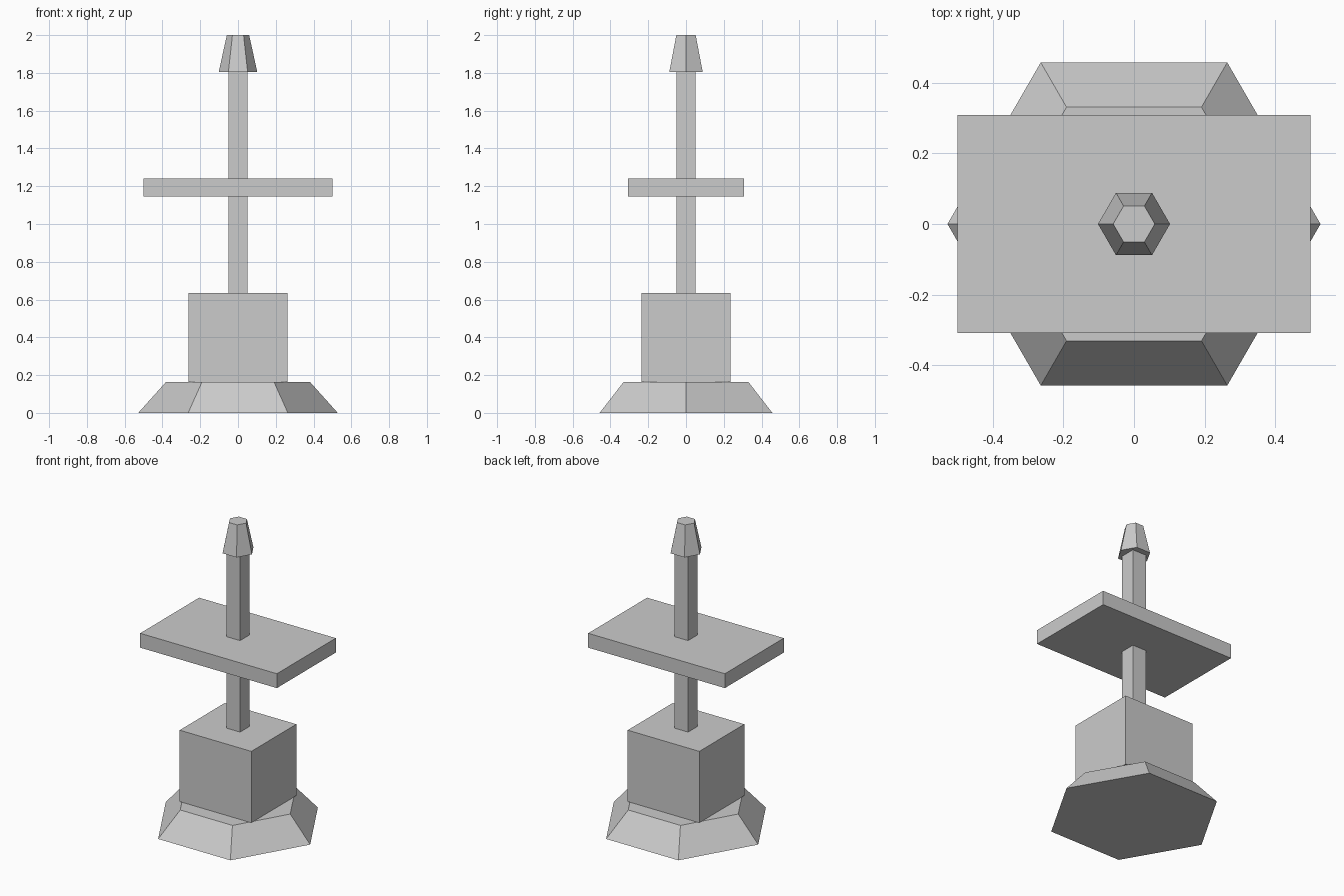
import bpy

if "Cube" in bpy.data.objects:
    bpy.data.objects.remove(bpy.data.objects["Cube"])


def hex_frustum(name, r_bottom, r_top, z0, z1):
    # six-sided tapered block with corners on the x axis
    bpy.ops.mesh.primitive_cone_add(vertices=6, radius1=r_bottom, radius2=r_top,
                                    depth=z1 - z0, location=(0, 0, (z0 + z1) / 2),
                                    rotation=(0, 0, 1.5707963))
    bpy.context.object.name = name


def box(name, half_x, half_y, z0, z1):
    bpy.ops.mesh.primitive_cube_add(size=1, location=(0, 0, (z0 + z1) / 2))
    ob = bpy.context.object
    ob.name = name
    ob.scale = (2 * half_x, 2 * half_y, z1 - z0)
    bpy.ops.object.transform_apply(location=False, rotation=False, scale=True)


# stepped foot
hex_frustum("base", 0.528, 0.382, 0.0, 0.163)
box("pedestal", 0.262, 0.235, 0.163, 0.635)

# post with the flat board it passes through
box("post", 0.05, 0.05, 0.635, 1.805)
box("board", 0.5, 0.308, 1.145, 1.24)

# tapered cap
hex_frustum("cap", 0.102, 0.059, 1.805, 2.0)
